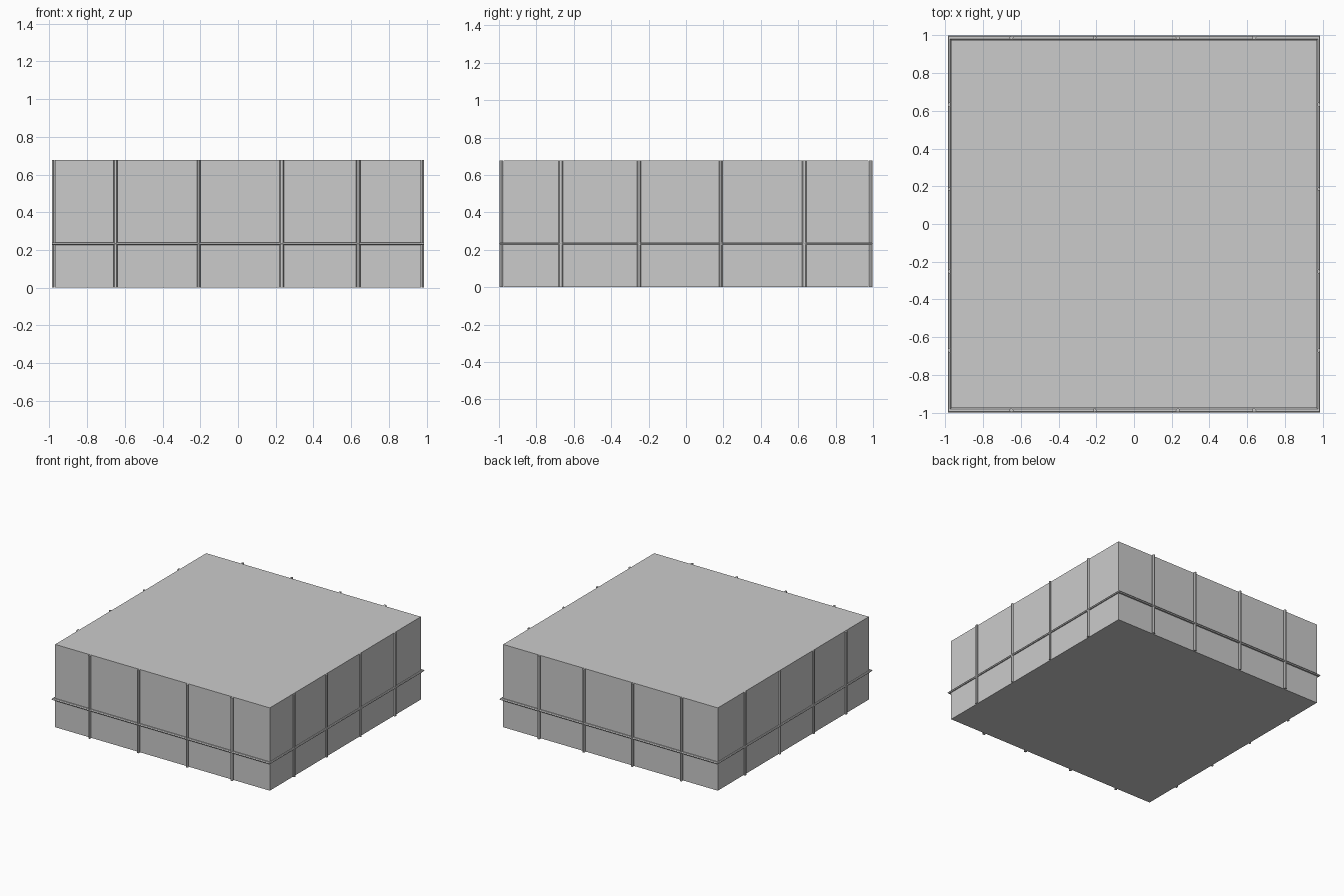
import bpy, bmesh
from math import cos, sin, tau, pi

if "Cube" in bpy.data.objects:
    bpy.data.objects.remove(bpy.data.objects["Cube"])

BX, BY, H = 0.971, 0.976, 0.677      # body half sizes and height
OX, OY = 0.987, 1.0                  # outer half sizes of the pipes


def make_object(name, bm):
    bmesh.ops.recalc_face_normals(bm, faces=bm.faces)
    mesh = bpy.data.meshes.new(name)
    bm.to_mesh(mesh)
    bm.free()
    obj = bpy.data.objects.new(name, mesh)
    bpy.context.collection.objects.link(obj)
    return obj


def loft(bm, loops, closed):
    rings = [[bm.verts.new(p) for p in loop] for loop in loops]
    pairs = list(zip(rings, rings[1:]))
    if closed:
        pairs.append((rings[-1], rings[0]))
    else:
        bm.faces.new(rings[0])
        bm.faces.new(rings[-1])
    for a, b in pairs:
        for i in range(len(a)):
            j = (i + 1) % len(a)
            bm.faces.new((a[i], a[j], b[j], b[i]))


def pipe(name, x, y, rx, ry, start):
    # six-sided upright pipe
    pts = [(x + rx * cos(start + tau * i / 6), y + ry * sin(start + tau * i / 6))
           for i in range(6)]
    bm = bmesh.new()
    loft(bm, [[(px, py, z) for px, py in pts] for z in (0, H)], False)
    make_object(name, bm)


# main block
bm = bmesh.new()
loft(bm, [[(-BX, -BY, z), (BX, -BY, z), (BX, BY, z), (-BX, BY, z)]
          for z in (0, H)], False)
make_object("building_block", bm)

# upright pipes on all four walls: (position, half width)
for s, side in ((-1, "front"), (1, "back")):
    for i, (x, w) in enumerate(((-0.65, .011), (-0.208, .009), (0.232, .011), (0.637, .012))):
        pipe(f"{side}_pipe_{i}", x, s * (BY + OY) / 2, w, (OY - BY) / 2, 0)
for s, side in ((-1, "left"), (1, "right")):
    for i, (y, w) in enumerate(((-0.67, .013), (-0.252, .011), (0.185, .009), (0.632, .013))):
        pipe(f"{side}_pipe_{i}", s * (BX + OX) / 2, y, (OX - BX) / 2, w, pi / 2)

# horizontal pipe running round the walls
profile = [((1 + cos(tau * i / 6)) / 2, 0.233 + 0.008 * sin(tau * i / 6)) for i in range(6)]
bm = bmesh.new()
loft(bm, [[(sx * (BX + t * (OX - BX)), sy * (BY + t * (OY - BY)), z) for t, z in profile]
          for sx, sy in ((-1, -1), (1, -1), (1, 1), (-1, 1))], True)
make_object("surrounding_pipe", bm)
